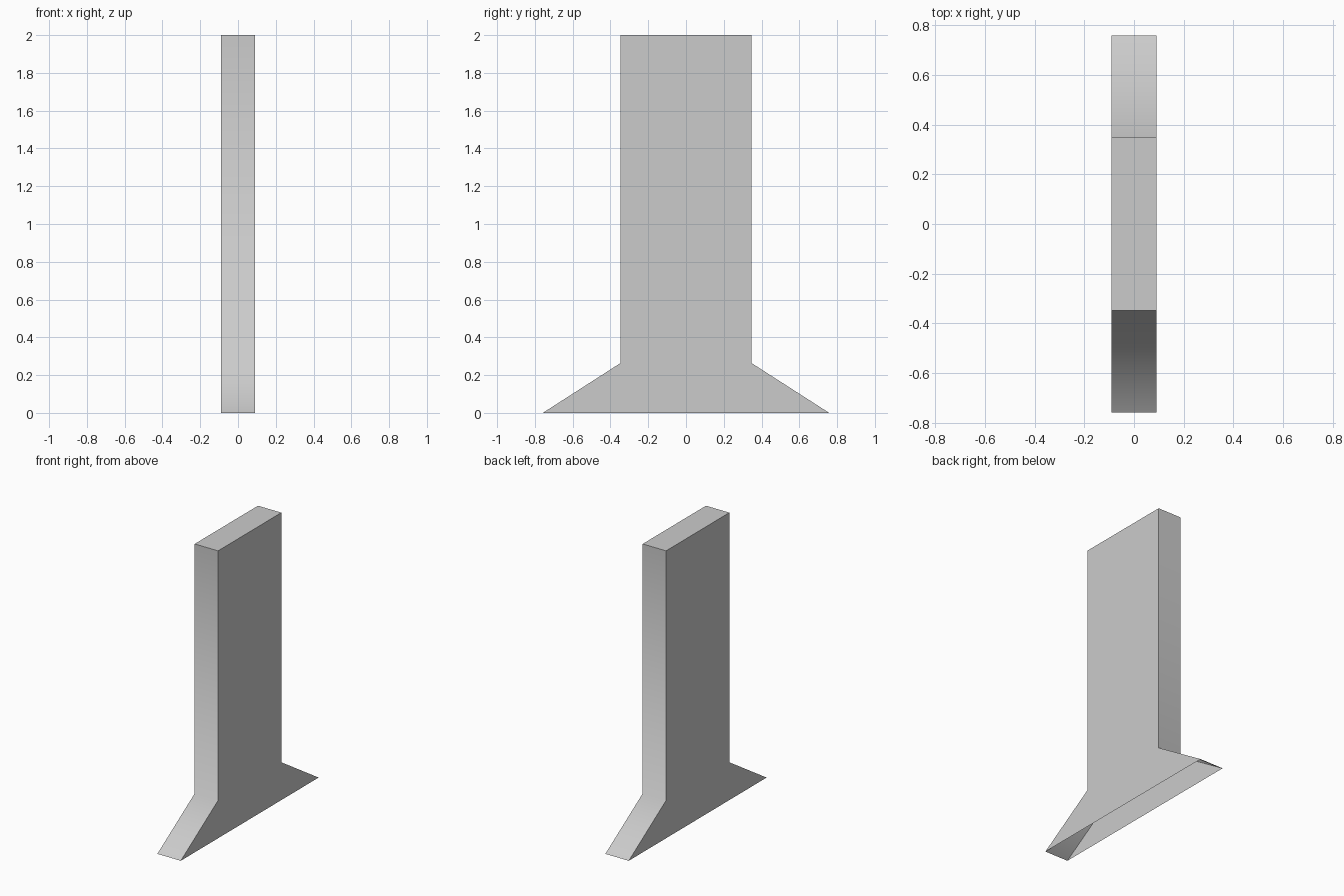
import bpy
import bmesh
from math import radians
from mathutils import Vector

cube = bpy.data.objects.get("Cube")
if cube:
    bpy.data.objects.remove(cube, do_unlink=True)

HALF_THICK = 0.09
HEIGHT = 2.0
# Half of the outline: (y, z) from the foot tip up to the top
HALF_PROFILE = [(0.758, 0.0), (0.348, 0.263), (0.348, HEIGHT)]

# Single grey material
grey = bpy.data.materials.new("plain_grey")
grey.use_nodes = True
colour = (0.6, 0.6, 0.6, 1.0)
grey.diffuse_color = colour
grey.node_tree.nodes["Principled BSDF"].inputs["Base Color"].default_value = colour

# Mirrored outline, extruded across the thickness
outline = HALF_PROFILE + [(-y, z) for y, z in reversed(HALF_PROFILE)]
bm = bmesh.new()
side = bm.faces.new([bm.verts.new((-HALF_THICK, y, z)) for y, z in outline])
extruded = bmesh.ops.extrude_face_region(bm, geom=[side], use_keep_orig=True)
moved = [v for v in extruded["geom"] if isinstance(v, bmesh.types.BMVert)]
bmesh.ops.translate(bm, verts=moved, vec=Vector((2 * HALF_THICK, 0, 0)))
bmesh.ops.recalc_face_normals(bm, faces=bm.faces)

# The underside is open
underside = [f for f in bm.faces if all(v.co.z < 0.001 for v in f.verts)]
bmesh.ops.delete(bm, geom=underside, context="FACES")

mesh = bpy.data.meshes.new("flared_panel")
bm.to_mesh(mesh)
bm.free()
mesh.materials.append(grey)
panel = bpy.data.objects.new("flared_panel", mesh)
bpy.context.collection.objects.link(panel)

# Soft bend from wall to foot, all corners sharp
bpy.ops.object.select_all(action="DESELECT")
panel.select_set(True)
bpy.context.view_layer.objects.active = panel
bpy.ops.object.shade_smooth_by_angle(angle=radians(62))
